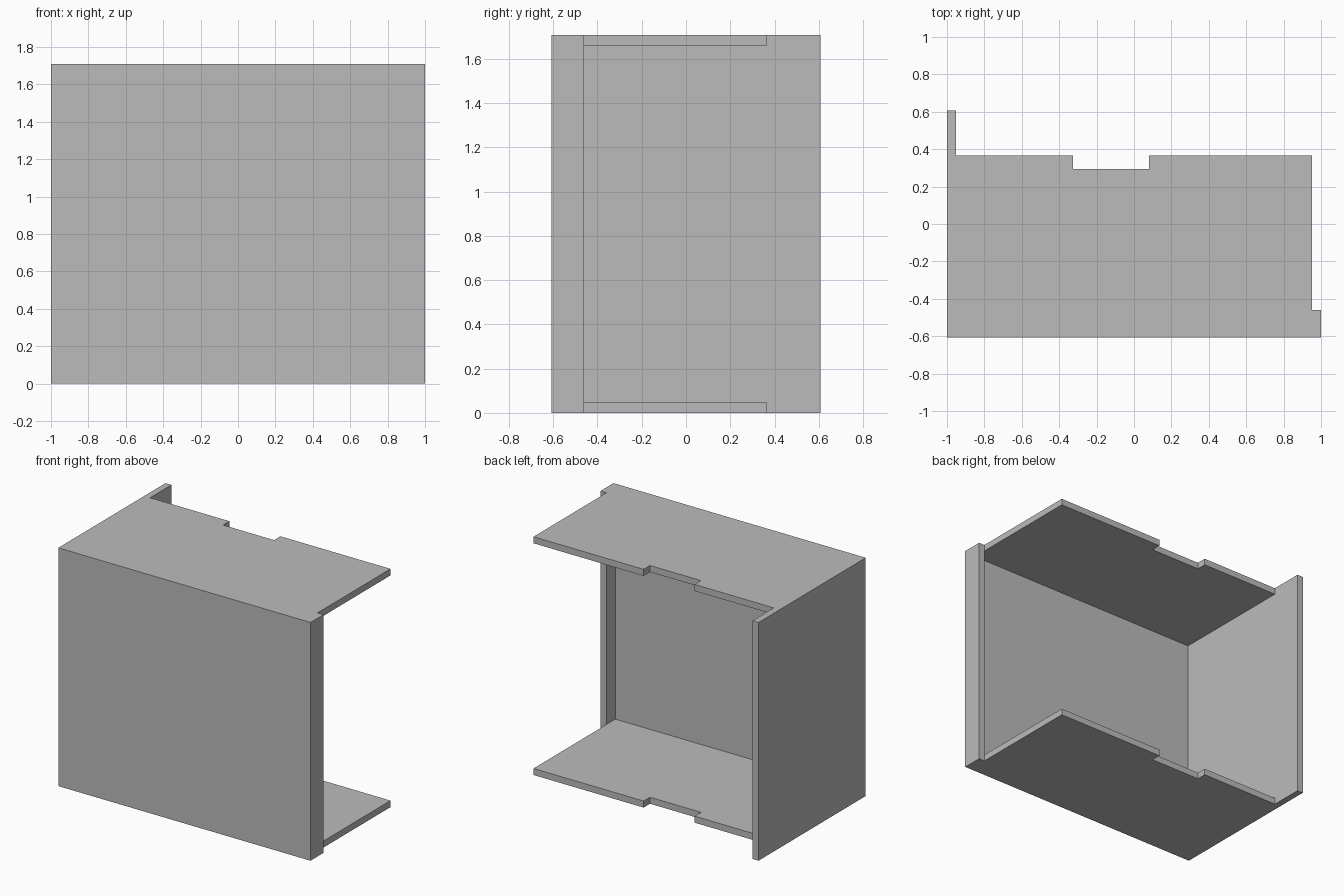
import bpy
import bmesh

cube = bpy.data.objects.get("Cube")
if cube:
    bpy.data.objects.remove(cube, do_unlink=True)

# Overall half width, half depth, height and sheet thickness
W, D, H, T = 1.0, 0.607, 1.708, 0.047
SHELF_BACK = 0.366
LIP_BACK = -0.46
NOTCH_LEFT, NOTCH_RIGHT, NOTCH_Y = 0.08, -0.325, 0.294

grey = bpy.data.materials.new("plain grey")
grey.use_nodes = True
colour = (0.5, 0.5, 0.5, 1.0)
grey.diffuse_color = colour
grey.node_tree.nodes["Principled BSDF"].inputs["Base Color"].default_value = colour


def prism(name, outline, z0, z1):
    """Extrude a counter-clockwise plan outline from z0 to z1."""
    bm = bmesh.new()
    base = bm.faces.new([bm.verts.new((x, y, z0)) for x, y in outline])
    top = bmesh.ops.extrude_face_region(bm, geom=[base], use_keep_orig=True)
    moved = [v for v in top["geom"] if isinstance(v, bmesh.types.BMVert)]
    bmesh.ops.translate(bm, verts=moved, vec=(0, 0, z1 - z0))
    bmesh.ops.recalc_face_normals(bm, faces=bm.faces)
    mesh = bpy.data.meshes.new(name)
    bm.to_mesh(mesh)
    bm.free()
    mesh.materials.append(grey)
    obj = bpy.data.objects.new(name, mesh)
    bpy.context.collection.objects.link(obj)
    return obj


# Upright shell: front panel with a full side wall and a short return lip
prism("wall_shell", [
    (-W, -D), (W, -D), (W, LIP_BACK), (W - T, LIP_BACK),
    (W - T, -D + T), (-W + T, -D + T), (-W + T, D), (-W, D),
], 0, H)

# Notched plates closing the top and bottom
plate = [
    (-W + T, -D + T), (W - T, -D + T), (W - T, SHELF_BACK),
    (NOTCH_LEFT, SHELF_BACK), (NOTCH_LEFT, NOTCH_Y),
    (NOTCH_RIGHT, NOTCH_Y), (NOTCH_RIGHT, SHELF_BACK),
    (-W + T, SHELF_BACK),
]
for name, z in (("bottom_plate", 0), ("top_plate", H - T)):
    prism(name, plate, z, z + T)
